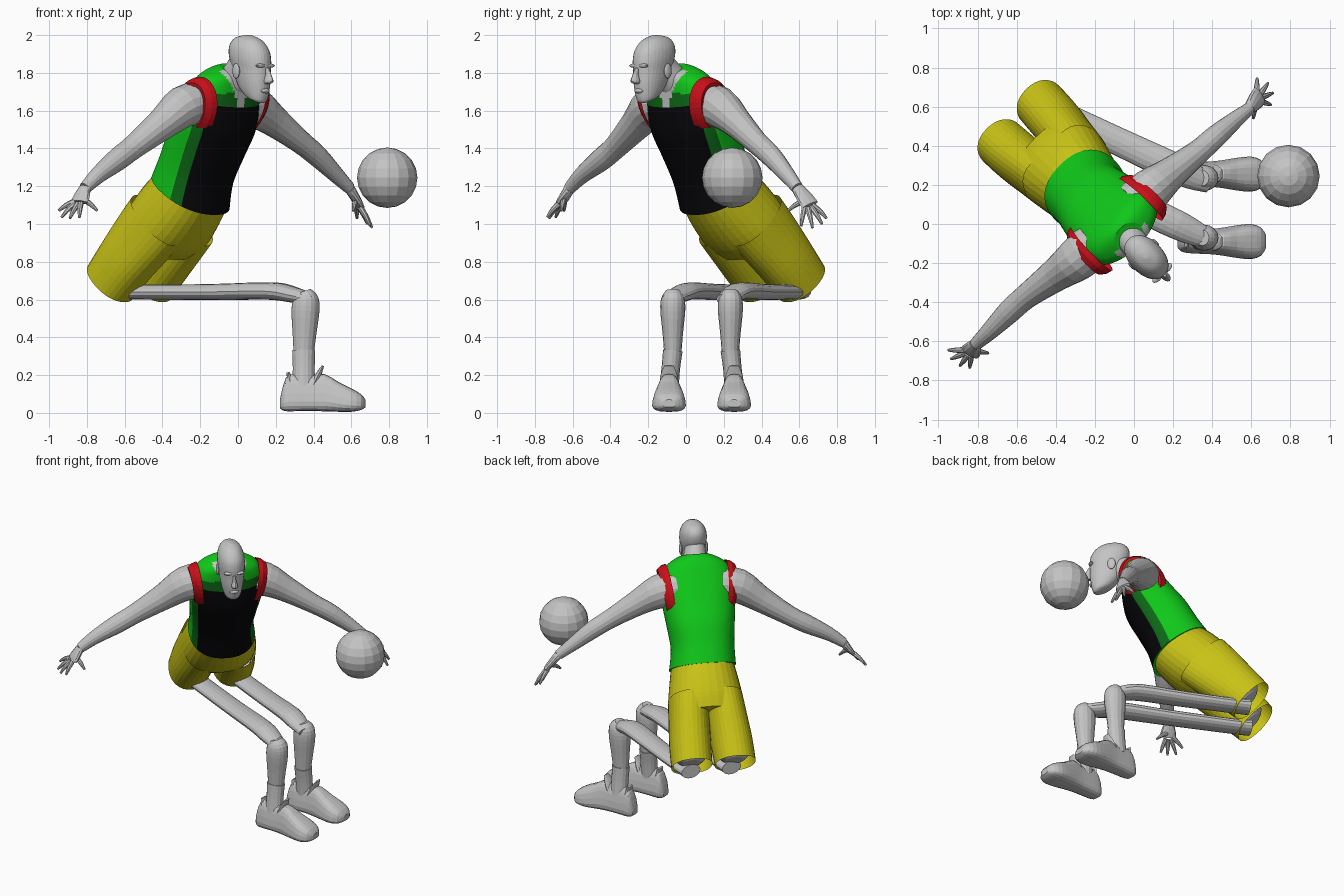
import bpy, bmesh, math
from mathutils import Vector

if "Cube" in bpy.data.objects:
    bpy.data.objects.remove(bpy.data.objects["Cube"])


def material(name, r, g, b):
    m = bpy.data.materials.new(name)
    m.use_nodes = True
    m.diffuse_color = (r, g, b, 1)
    node = next(n for n in m.node_tree.nodes if n.type == "BSDF_PRINCIPLED")
    node.inputs["Base Color"].default_value = (r, g, b, 1)
    node.inputs["Roughness"].default_value = 0.8
    return m


GREY = material("pale grey", 0.55, 0.55, 0.55)
GREEN = material("bright green", 0.005, 0.58, 0.01)
DARK = material("dark green", 0.004, 0.14, 0.008)
BLACK = material("black", 0.002, 0.002, 0.003)
RED = material("red", 0.58, 0.005, 0.01)
YELLOW = material("yellow", 0.58, 0.54, 0.008)
built = []


def body_point(u, v, z):
    # u = towards the figure's left, v = the way it faces
    k = math.sqrt(0.5)
    return Vector(((u + v) * k, (u - v) * k, z))


def refine(keys, steps):
    # Catmull-Rom interpolation of the key rows
    out = []
    for i in range(len(keys) - 1):
        a, b, c, d = (keys[max(0, min(len(keys) - 1, i + k))] for k in (-1, 0, 1, 2))
        for s in range(steps):
            t = s / steps
            out.append([q + t / 2 * (r - p + t * (2 * p - 5 * q + 4 * r - w + t * (3 * (q - r) + w - p)))
                        for p, q, r, w in zip(a, b, c, d)])
    return out + [list(keys[-1])]


def loft(name, rings, mats, caps=True, rule=None):
    bm = bmesh.new()
    rows = [[bm.verts.new(p) for p in ring] for ring in rings]
    n = len(rows[0])
    for a, b in zip(rows, rows[1:]):
        for j in range(n):
            f = bm.faces.new((a[j], a[(j + 1) % n], b[(j + 1) % n], b[j]))
            if rule:
                f.material_index = rule(360 * (j + 0.5) / n, f.calc_center_median())
    if caps:
        bm.faces.new(rows[0])
        bm.faces.new(rows[-1])
    bmesh.ops.recalc_face_normals(bm, faces=bm.faces)
    return finish(name, bm, mats)


def finish(name, bm, mats):
    me = bpy.data.meshes.new(name)
    bm.to_mesh(me)
    bm.free()
    ob = bpy.data.objects.new(name, me)
    for m in mats:
        me.materials.append(m)
    bpy.context.collection.objects.link(ob)
    built.append(ob)
    return ob


def oval(n, e=1.0):
    power = lambda c: math.copysign(abs(c) ** e, c)
    angles = [math.tau * j / n for j in range(n)]
    return [(power(math.cos(t)), power(math.sin(t))) for t in angles]


def body(name, keys, mats, n=32, steps=4, e=1.0, caps=True, rule=None):
    # rows: sideways offset, v, z, half width, half depth, forward tilt
    rings = []
    for o, v, z, a, b, tilt in refine(keys, steps):
        th = math.radians(tilt)
        rings.append([body_point(o + a * c, v + b * s * math.cos(th), z - b * s * math.sin(th))
                      for c, s in oval(n, e)])
    return loft(name, rings, mats, caps, rule)


def tube(name, keys, mat, n=16, steps=3, ref=(0, 0, 1)):
    # rows: x, y, z, half width, half thickness
    rows = refine(keys, steps)
    pts = [Vector(r[:3]) for r in rows]
    rings = []
    for i, r in enumerate(rows):
        tan = pts[min(i + 1, len(pts) - 1)] - pts[max(i - 1, 0)]
        side = tan.cross(Vector(ref)).normalized()
        up = side.cross(tan).normalized()
        rings.append([pts[i] + side * r[3] * c + up * r[4] * s for c, s in oval(n)])
    return loft(name, rings, [mat])


def ball(name, centre, radii, mat, seg=16, rings=10):
    bm = bmesh.new()
    bmesh.ops.create_uvsphere(bm, u_segments=seg, v_segments=rings, radius=1)
    for v in bm.verts:
        p = [c * r for c, r in zip(v.co, radii)]
        v.co = Vector(centre) + body_point(*p)
    bmesh.ops.recalc_face_normals(bm, faces=bm.faces)
    return finish(name, bm, [mat])


# Jersey with front panel, yoke stripes and V neck
MID = -0.065


def jersey_rule(angle, c):
    front = abs(angle - 90)
    side = abs((c.x + c.y) * math.sqrt(0.5) - MID)
    if front < 85 and c.z > 1.6 and side < (c.z - 1.6) * 0.55:
        return 3
    if front > 75 or c.z > 1.69:
        return 0
    if c.z > 1.625:
        return 1
    return 2 if front < 56 else 1


body("jersey", [(MID + .01, -.30, 1.165, .215, .215, 33), (MID, -.245, 1.29, .205, .195, 31),
                (MID, -.175, 1.42, .22, .19, 28), (MID, -.105, 1.53, .235, .178, 25),
                (MID, -.065, 1.62, .235, .155, 22), (MID, -.03, 1.71, .225, .125, 20),
                (MID, -.005, 1.77, .19, .105, 20), (MID, .015, 1.805, .13, .088, 22),
                (MID, .03, 1.82, .08, .07, 25)],
     [GREEN, DARK, BLACK, GREY], n=72, steps=6, e=.88, rule=jersey_rule)

# Red armhole bands
for label, s in (("left", 1), ("right", -1)):
    rings = [[body_point(MID + s * (u + .02 * d), -.065 + .04 * d + r * c, 1.615 + (r + .015) * d)
              for c, d in oval(32)] for u, r in ((.175, .15), (.205, .142), (.235, .118), (.232, .1))]
    loft(label + "_armhole_band", rings, [RED], caps=False)

# Shorts: hips and two open legs, with the upper thigh filling each leg
body("shorts_hips", [(MID + .01, -.27, 1.2, .195, .195, 36), (-.05, -.37, 1.1, .222, .21, 42),
                     (-.045, -.47, 1.0, .243, .205, 44), (-.045, -.54, .935, .24, .18, 44)],
     [YELLOW], e=.9)
for label, s in (("left", 1), ("right", -1)):
    o = -.045
    body(label + "_shorts_leg", [(o + s * .112, -.45, 1.02, .128, .195, 44), (o + s * .122, -.54, .93, .13, .185, 44),
                                 (o + s * .135, -.66, .805, .134, .165, 44), (o + s * .142, -.77, .69, .132, .15, 44)],
         [YELLOW], e=.92, caps=False)
    body(label + "_upper_thigh", [(o + s * .135, -.62, .84, .11, .12, 44), (o + s * .14, -.72, .735, .105, .115, 44),
                                  (o + s * .14, -.75, .7, .06, .07, 44)], [GREY], n=16)

# Neck and head
HEAD = -.075
body("neck", [(MID, -.02, 1.7, .1, .09, 30), (MID, .04, 1.77, .08, .085, 32),
              (HEAD, .1, 1.84, .066, .078, 25), (HEAD, .13, 1.89, .06, .07, 15)], [GREY])
body("head", [(HEAD, .235, 1.645, .025, .025, 12), (HEAD, .215, 1.665, .05, .058, 12),
              (HEAD, .195, 1.71, .066, .09, 12), (HEAD, .185, 1.765, .076, .107, 10),
              (HEAD, .175, 1.82, .081, .118, 8), (HEAD, .165, 1.88, .087, .13, 8),
              (HEAD, .16, 1.935, .08, .122, 8), (HEAD, .155, 1.978, .055, .085, 6),
              (HEAD, .155, 1.997, .02, .03, 4), (HEAD, .155, 2.0, .004, .006, 0)], [GREY], e=.93)
body("nose", [(HEAD, .29, 1.825, .009, .015, 0), (HEAD, .3, 1.79, .012, .022, 0),
              (HEAD, .3, 1.755, .021, .035, 0), (HEAD, .295, 1.742, .012, .02, 0)], [GREY], n=12)
ball("lips", (HEAD, .277, 1.705) and body_point(HEAD, .277, 1.705), (.03, .018, .014), GREY)
for label, s in (("left", 1), ("right", -1)):
    ball(label + "_ear", body_point(HEAD + s * .084, .145, 1.81), (.011, .026, .04), GREY)
    ball(label + "_brow", body_point(HEAD + s * .035, .279, 1.838), (.032, .018, .011), GREY)


# Arms, palms and fingers
def arm(label, path, palm, tips, knuckle_pull):
    tube(label + "_arm", [(x, y, z, r, r) for x, y, z, r in path], GREY)
    wrist, palm = Vector(path[-1][:3]), Vector(palm)
    spread = (Vector(tips[0]) - Vector(tips[3])).normalized()
    normal = (palm - wrist).cross(spread)
    end = palm + (palm - wrist) * .5
    tube(label + "_palm", [(*wrist, .033, .028), (*palm, .05, .022), (*end, .05, .017)],
         GREY, n=12, ref=normal)
    for i, tip in enumerate(tips):
        tip = Vector(tip)
        base = palm.lerp(tip, knuckle_pull if i < 4 else 0.1)
        middle = base.lerp(tip, .55) + Vector((0, 0, .006))
        name = label + ("_finger" if i < 4 else "_thumb")
        tube(name, [(*base, .016, .016), (*middle, .013, .013), (*tip, .007, .007)], GREY, n=8)


arm("right", [(-.2, -.1, 1.64, .115), (-.29, -.18, 1.62, .112), (-.4, -.26, 1.53, .086), (-.55, -.37, 1.41, .064),
              (-.64, -.45, 1.34, .06), (-.74, -.55, 1.26, .045), (-.81, -.615, 1.19, .033)],
    (-.83, -.645, 1.14),
    [(-.95, -.645, 1.07), (-.935, -.69, 1.035), (-.89, -.725, 1.03), (-.84, -.735, 1.035), (-.745, -.66, 1.07)], .3)
arm("left", [(0, .1, 1.64, .115), (.09, .18, 1.615, .11), (.19, .26, 1.545, .084), (.33, .37, 1.435, .062),
             (.42, .45, 1.36, .057), (.52, .535, 1.26, .043), (.59, .59, 1.19, .032)],
    (.625, .635, 1.13),
    [(.63, .745, 1.03), (.685, .72, 1.0), (.71, .67, .98), (.7, .61, .99), (.61, .54, 1.07)], .3)


# Thighs, shins, socks and shoes
def shoe(label, y):
    rings = []
    rows = [(.222, .025, .07, .03), (.24, .012, .15, .055), (.27, .008, .205, .068), (.33, .01, .195, .072),
            (.4, .01, .2, .076), (.46, .008, .205, .085), (.53, .006, .165, .096), (.6, .006, .13, .1),
            (.65, .015, .1, .078), (.675, .03, .07, .035)]
    for x, low, high, w in refine(rows, 2):
        ring = []
        for c, s in oval(20, .65):
            taper = 1 - .45 * (s + 1) / 2 * min(1, (high - low) / .2)
            ring.append((x, y + w * c * taper, (low + high) / 2 + s * (high - low) / 2))
        rings.append(ring)
    loft(label + "_shoe", rings, [GREY])
    tube(label + "_shoe_tongue", [(.4, y, .15, .05, .02), (.425, y, .2, .045, .016), (.45, y, .25, .025, .006)],
         GREY, n=12, ref=(1, 0, 0))
    tube(label + "_heel_tab", [(.28, y, .15, .045, .02), (.265, y, .215, .03, .008)], GREY, n=12, ref=(1, 0, 0))


for label, hip, knee_y, shin_y, foot_y in (("left", (-.46, .6), .225, .235, .255),
                                           ("right", (-.64, .4), -.06, -.07, -.09)):
    hx, hy = hip
    at = lambda t: (hx + (.34 - hx) * t, hy + (knee_y - hy) * t)
    tube(label + "_thigh", [(*at(0), .645, .07, .045), (*at(.1), .64, .07, .04), (*at(.5), .64, .072, .042),
                            (*at(.82), .645, .076, .046), (*at(.95), .625, .068, .042),
                            (*at(1.06), .6, .045, .03)], GREY)
    tube(label + "_shin", [(.35, shin_y, .645, .04, .035), (.36, shin_y, .605, .062, .066), (.357, shin_y, .54, .066, .074),
                           (.352, shin_y, .42, .054, .063), (.348, shin_y, .32, .046, .054)],
         GREY, ref=(1, 0, 0))
    tube(label + "_sock", [(.348, shin_y, .33, .052, .061), (.348, (shin_y + foot_y) / 2, .24, .049, .058),
                           (.348, foot_y, .14, .052, .06)], GREY, ref=(1, 0, 0))
    shoe(label, foot_y)

# Ball beside the left hand
ball("ball", (.79, .245, 1.245), (.16, .16, .16), GREY)

# Smooth shading with sharp rims
for ob in bpy.context.view_layer.objects:
    ob.select_set(ob in built)
bpy.context.view_layer.objects.active = built[0]
bpy.ops.object.shade_smooth_by_angle(angle=math.radians(45))
